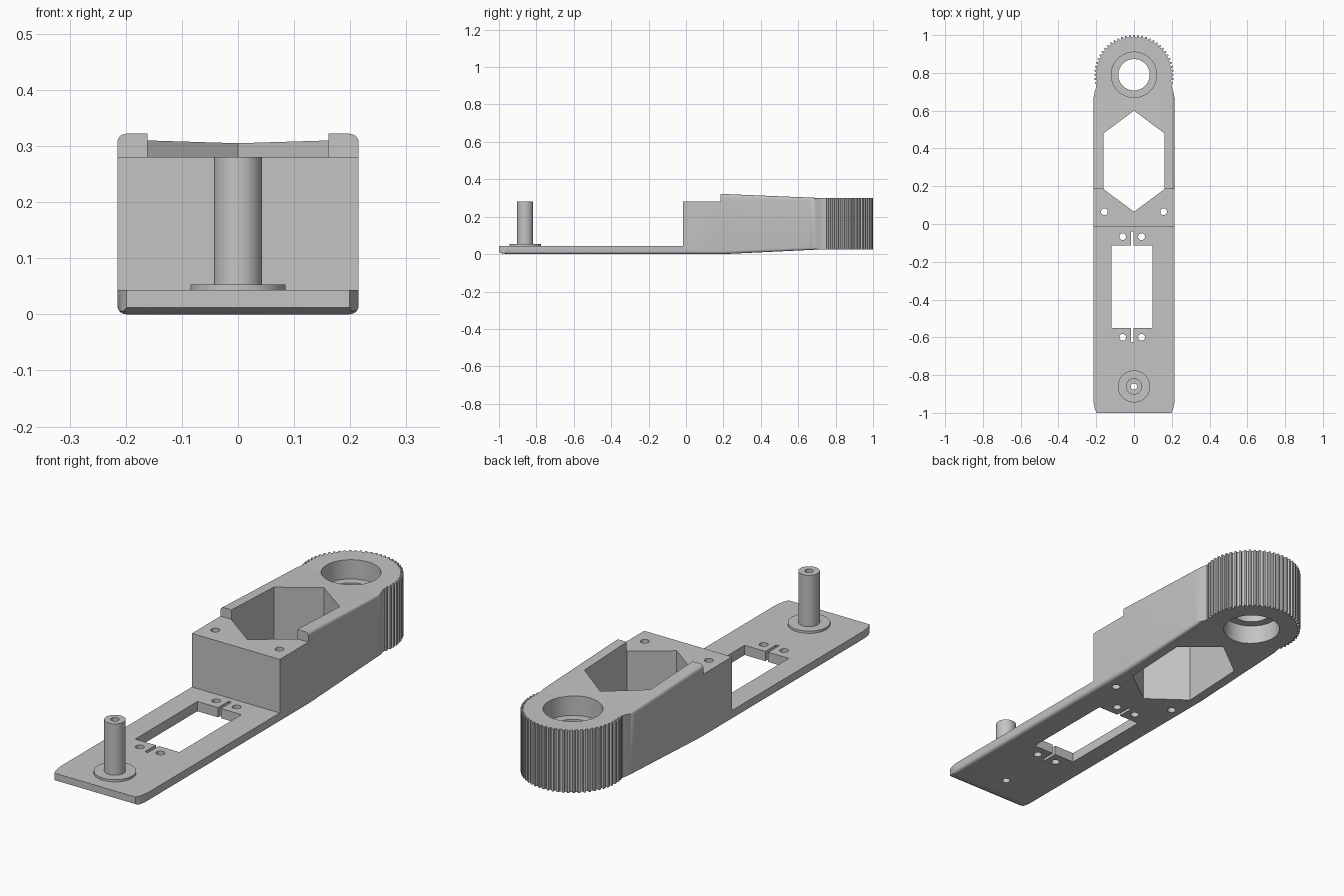
import bpy, bmesh
from math import sin, cos, pi
from mathutils import Vector

cube = bpy.data.objects.get("Cube")
if cube:
    bpy.data.objects.remove(cube, do_unlink=True)

WIDTH = 0.215
END_Y = 0.79      # centre of the toothed end
POST_Y = -0.86

grey = bpy.data.materials.new("plain grey")
grey.use_nodes = True
grey.diffuse_color = (0.55, 0.55, 0.55, 1)
grey.node_tree.nodes["Principled BSDF"].inputs["Base Color"].default_value = (0.55, 0.55, 0.55, 1)


def finish(name, bm):
    bmesh.ops.recalc_face_normals(bm, faces=bm.faces[:])
    mesh = bpy.data.meshes.new(name)
    bm.to_mesh(mesh)
    bm.free()
    mesh.materials.append(grey)
    ob = bpy.data.objects.new(name, mesh)
    bpy.context.collection.objects.link(ob)
    return ob


def prism(points, direction):
    """Extrude a closed outline of 3D points."""
    bm = bmesh.new()
    face = bm.faces.new([bm.verts.new(p) for p in points])
    res = bmesh.ops.extrude_face_region(bm, geom=[face])
    moved = [g for g in res["geom"] if isinstance(g, bmesh.types.BMVert)]
    bmesh.ops.translate(bm, verts=moved, vec=direction)
    return bm


def plan(name, points, z0, z1):
    return finish(name, prism([(x, y, z0) for x, y in points], (0, 0, z1 - z0)))


def disc(name, x, y, r, z0, z1, n=48):
    ring = [(x + r * cos(2 * pi * i / n), y + r * sin(2 * pi * i / n)) for i in range(n)]
    return plan(name, ring, z0, z1)


def box(name, x0, x1, y0, y1, z0=-0.1, z1=0.5):
    return plan(name, [(x0, y0), (x1, y0), (x1, y1), (x0, y1)], z0, z1)


def boolean(target, tool, operation):
    mod = target.modifiers.new(operation, "BOOLEAN")
    mod.operation, mod.object, mod.solver = operation, tool, "EXACT"
    bpy.context.view_layer.objects.active = target
    bpy.ops.object.modifier_apply(modifier=mod.name)
    bpy.data.objects.remove(tool, do_unlink=True)


# Body: side profile drawn across the width, long edges rounded
side = [(-1, 0.012), (-0.985, 0.004), (-0.95, 0), (0.2, 0), (0.72, 0.025), (END_Y, 0.025),
        (END_Y, 0.3), (0.72, 0.3), (0.185, 0.322), (0.185, 0.28), (-0.015, 0.28),
        (-0.015, 0.043), (-1, 0.043)]
bm = prism([(-WIDTH, y, z) for y, z in side], (2 * WIDTH, 0, 0))
long_edges = []
for e in bm.edges:
    a, b = e.verts[0].co, e.verts[1].co
    low = max(a.z, b.z) < 0.03
    high = min(a.z, b.z) > 0.29
    if abs(a.x - b.x) < 1e-4 and (low or high) and abs(a.y - b.y) > 1e-4:
        long_edges.append(e)
bmesh.ops.bevel(bm, geom=long_edges, offset=0.016, segments=5, profile=0.5, affect="EDGES")
body = finish("arm_body", bm)

# Plan outline narrows at the front corners and before the toothed end
half = [(0.198, -1.001), (0.207, -0.98), (0.213, -0.95), (0.216, -0.92), (0.216, 0.65),
        (0.211, 0.69), (0.2, 0.725), (0.19, 0.8)]
outline = half + [(-x, y) for x, y in reversed(half)]
boolean(body, plan("outline_cutter", outline, -0.1, 0.5), "INTERSECT")

# Toothed round end
TEETH = 60
ring = []
for i in range(TEETH):
    for step, r in ((-0.3, 0.199), (-0.2, 0.21), (0.2, 0.21), (0.3, 0.199)):
        a = 2 * pi * (i + step) / TEETH + pi / 2
        if sin(a) < -0.36:
            r = 0.19
        ring.append((r * cos(a), END_Y + r * sin(a)))
boolean(body, plan("toothed_end", ring, 0.025, 0.3), "UNION")

# Bearing seats on both sides of a narrower bore
boolean(body, disc("bore", 0, END_Y, 0.083, -0.1, 0.5, 64), "DIFFERENCE")
boolean(body, disc("upper_seat", 0, END_Y, 0.12, 0.215, 0.5, 64), "DIFFERENCE")
boolean(body, disc("lower_seat", 0, END_Y, 0.12, -0.1, 0.11, 64), "DIFFERENCE")

# Six-sided pocket, right through
pocket = [(0, 0.6), (-0.161, 0.48), (-0.161, 0.184), (0, 0.065), (0.161, 0.184), (0.161, 0.48)]
boolean(body, plan("pocket", pocket, -0.1, 0.5), "DIFFERENCE")

# Rectangular window with a narrow slot at each end
boolean(body, box("window", -0.118, 0.098, -0.55, -0.115), "DIFFERENCE")
boolean(body, box("slot", -0.017, -0.003, -0.625, -0.04), "DIFFERENCE")

# Screw holes
holes = [(x, y) for x in (-0.06, 0.04) for y in (-0.6, -0.067)]
holes += [(x, 0.065) for x in (-0.157, 0.157)]
for x, y in holes:
    boolean(body, disc("screw_hole", x, y, 0.018, -0.1, 0.5, 24), "DIFFERENCE")
boolean(body, disc("post_hole", 0, POST_Y, 0.017, -0.1, 0.5, 24), "DIFFERENCE")

# Hollow post on a flange
flange = disc("post_flange", 0, POST_Y, 0.085, 0.043, 0.053)
post = disc("post", 0, POST_Y, 0.043, 0.053, 0.28)
for part in (flange, post):
    boolean(part, disc("post_hole", 0, POST_Y, 0.017, -0.1, 0.5, 24), "DIFFERENCE")

# Smooth shading with sharp edges kept
for ob in (body, flange, post):
    bpy.ops.object.select_all(action="DESELECT")
    ob.select_set(True)
    bpy.context.view_layer.objects.active = ob
    bpy.ops.object.shade_smooth_by_angle(angle=pi / 6)
